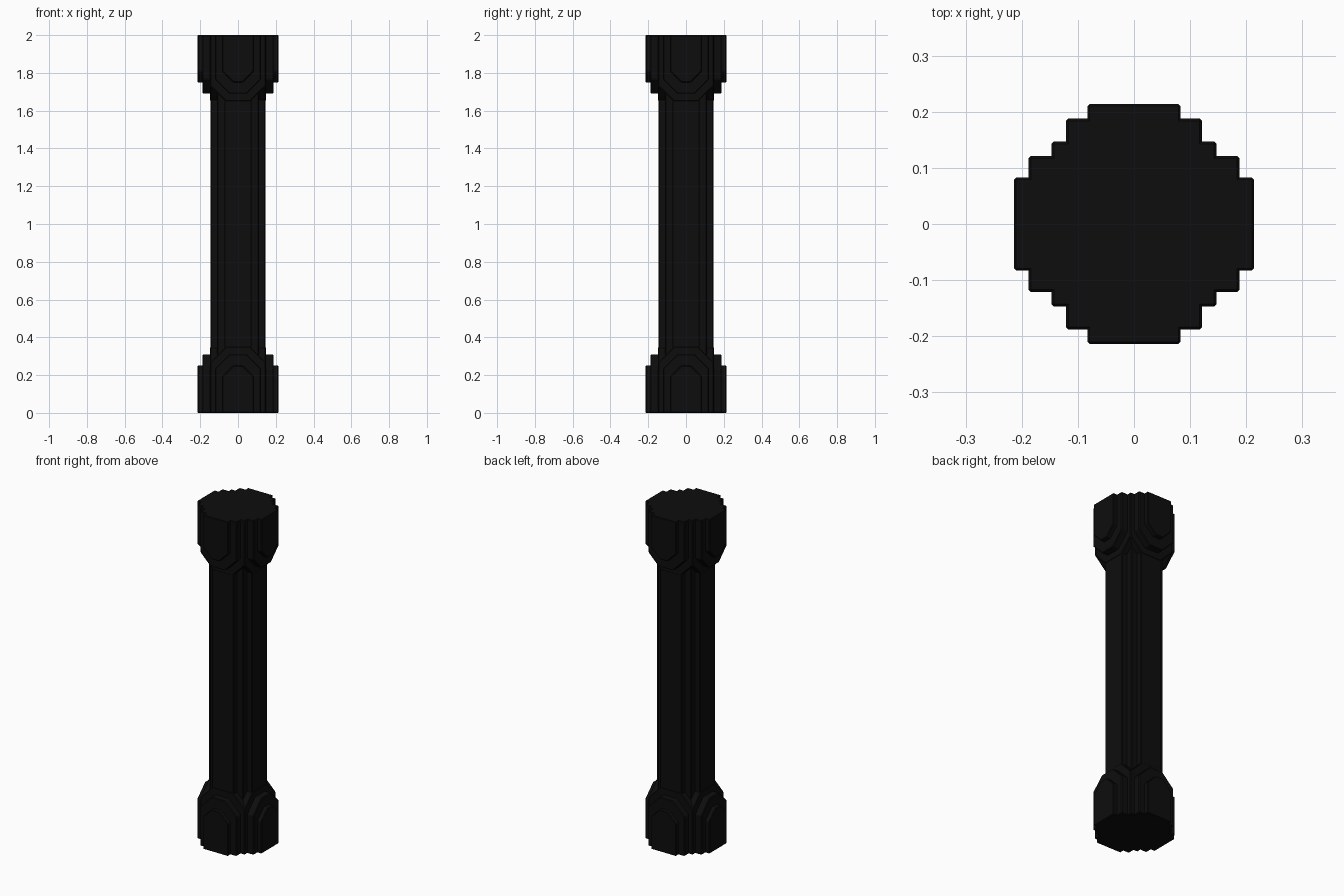
import bpy
import bmesh
import math
from mathutils import Matrix

cube = bpy.data.objects.get("Cube")
if cube:
    bpy.data.objects.remove(cube, do_unlink=True)

BLACK = (0.004, 0.004, 0.004, 1)
stone = bpy.data.materials.new("black_stone")
stone.diffuse_color = BLACK
stone.use_nodes = True
stone.node_tree.nodes["Principled BSDF"].inputs["Base Color"].default_value = BLACK


def slab(name, outline, depth, turn, bevel=0.004):
    """Extrude an x-z outline from -depth to +depth along y, turned about z."""
    bm = bmesh.new()
    face = bm.faces.new([bm.verts.new((x, -depth, z)) for x, z in outline])
    out = bmesh.ops.extrude_face_region(bm, geom=[face])
    verts = [v for v in out["geom"] if isinstance(v, bmesh.types.BMVert)]
    bmesh.ops.translate(bm, verts=verts, vec=(0, 2 * depth, 0))
    bmesh.ops.transform(bm, matrix=Matrix.Rotation(turn, 4, "Z"), verts=bm.verts)
    bmesh.ops.recalc_face_normals(bm, faces=bm.faces)
    mesh = bpy.data.meshes.new(name)
    bm.to_mesh(mesh)
    bm.free()
    mesh.materials.append(stone)
    obj = bpy.data.objects.new(name, mesh)
    bpy.context.collection.objects.link(obj)
    mod = obj.modifiers.new("soft_edges", "BEVEL")
    mod.width = bevel
    mod.segments = 1
    return obj


def tapered(half, tip, height):
    """Plate outline on the ground whose top corners are cut at 45 degrees."""
    shoulder = height - (half - tip)
    return [(-half, 0), (half, 0), (half, shoulder), (tip, height),
            (-tip, height), (-half, shoulder)]


# layer: name, half width, tip half width, height, depth
LAYERS = [("outer", 0.083, 0.025, 0.25, 0.214),
          ("middle", 0.121, 0.045, 0.31, 0.188),
          ("inner", 0.147, 0.065, 0.35, 0.147)]

for axis, turn in (("front", 0), ("side", math.pi / 2)):
    # Stepped base and its mirrored copy at the top
    for layer, half, tip, height, depth in LAYERS:
        outline = tapered(half, tip, height)
        slab(f"base_{layer}_{axis}", outline, depth, turn)
        slab(f"capital_{layer}_{axis}", [(x, 2 - z) for x, z in outline], depth, turn)
    # Raised panel on opposite faces of the shaft
    slab(f"shaft_panel_{axis}",
         [(-0.072, 0.1), (0.072, 0.1), (0.072, 1.9), (-0.072, 1.9)], 0.145, turn)

# Square core that fills the shaft corners
slab("shaft_core", [(-0.11, 0.1), (0.11, 0.1), (0.11, 1.9), (-0.11, 1.9)], 0.11, 0)
